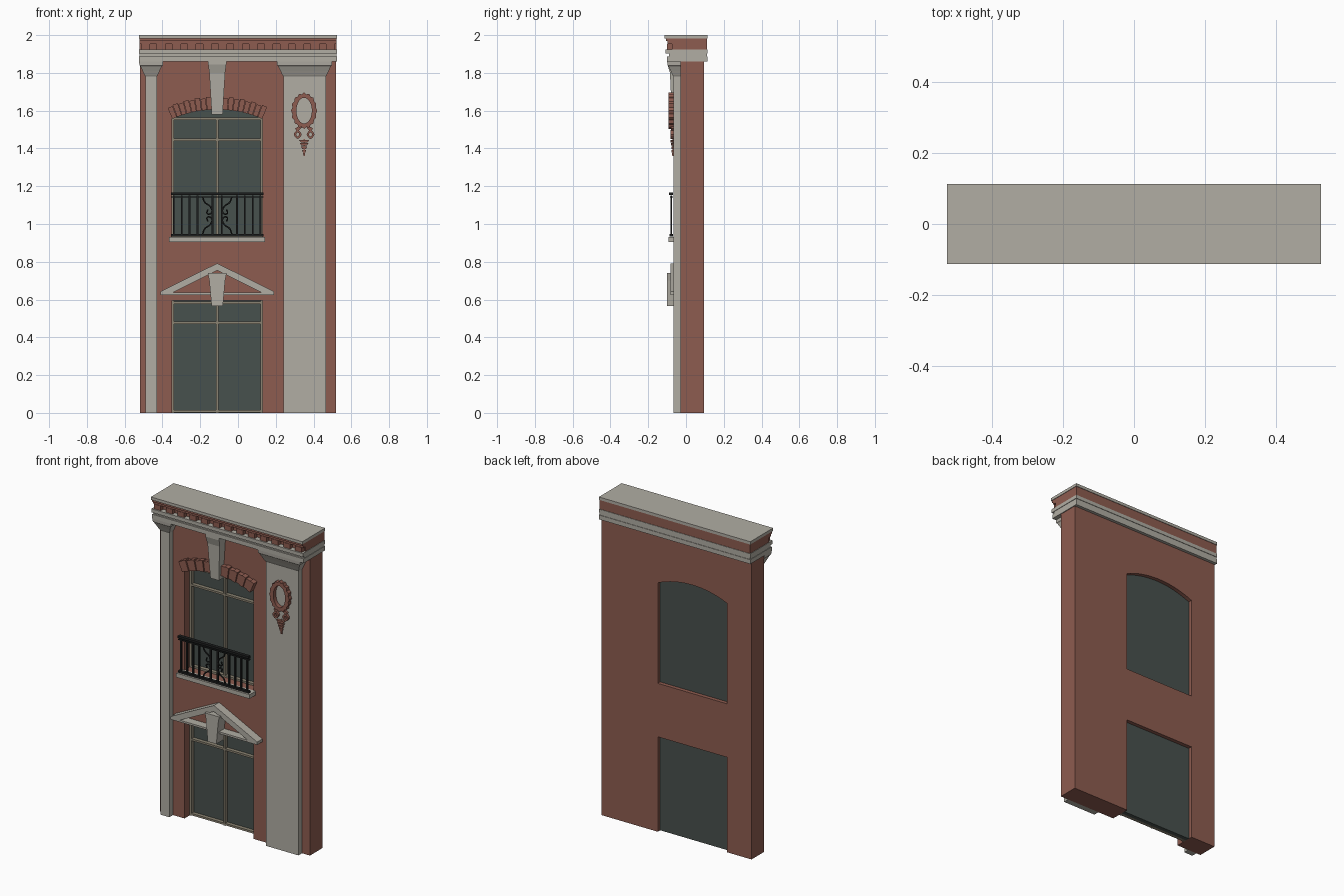
import bpy, bmesh, math
from mathutils import Vector

if "Cube" in bpy.data.objects:
    bpy.data.objects.remove(bpy.data.objects["Cube"])


def material(name, rgb, rough=0.8):
    m = bpy.data.materials.new(name)
    m.use_nodes = True
    m.diffuse_color = (*rgb, 1)
    bsdf = m.node_tree.nodes["Principled BSDF"]
    bsdf.inputs["Base Color"].default_value = (*rgb, 1)
    bsdf.inputs["Roughness"].default_value = rough
    return m


BRICK = material("brick red", (0.27, 0.107, 0.08))
STONE = material("pale stone", (0.44, 0.42, 0.37))
GLASS = material("dark glass", (0.064, 0.082, 0.075))
FRAME = material("window frame taupe", (0.26, 0.23, 0.17))
IRON = material("black iron", (0.012, 0.013, 0.013))

MID = -0.11          # centre line of the window bay
WALL = -0.03         # wall face
HALF = 0.24          # half width of the openings


def prism(bm, loops, y0, y1):
    """Fill an outline (with holes) in the xz plane and extrude it along y."""
    new = bmesh.new()
    for loop in loops:
        vs = [new.verts.new((x, y0, z)) for x, z in loop]
        for a, b in zip(vs, vs[1:] + vs[:1]):
            new.edges.new((a, b))
    bmesh.ops.triangle_fill(new, edges=new.edges[:], use_beauty=True)
    ext = bmesh.ops.extrude_face_region(new, geom=new.faces[:])["geom"]
    bmesh.ops.translate(new, vec=(0, y1 - y0, 0),
                        verts=[v for v in ext if isinstance(v, bmesh.types.BMVert)])
    bmesh.ops.recalc_face_normals(new, faces=new.faces[:])
    bmesh.ops.dissolve_limit(new, angle_limit=0.001, verts=new.verts[:], edges=new.edges[:])
    tmp = bpy.data.meshes.new("tmp")
    new.to_mesh(tmp)
    new.free()
    bm.from_mesh(tmp)
    bpy.data.meshes.remove(tmp)


def rect(x0, x1, z0, z1):
    return [(x0, z0), (x1, z0), (x1, z1), (x0, z1)]


def finish(name, bm, mat):
    me = bpy.data.meshes.new(name)
    bm.to_mesh(me)
    bm.free()
    me.materials.append(mat)
    ob = bpy.data.objects.new(name, me)
    bpy.context.collection.objects.link(ob)
    return ob


def part(name, mat, *pieces):
    """Each piece is (loops, y0, y1)."""
    bm = bmesh.new()
    for loops, y0, y1 in pieces:
        prism(bm, loops, y0, y1)
    return finish(name, bm, mat)


def loft(name, mat, sections, back=WALL):
    """Stack of rectangles (z, x0, x1, front y) against the wall."""
    bm = bmesh.new()
    rings = [[bm.verts.new(p) for p in ((a, f, z), (b, f, z), (b, back, z), (a, back, z))]
             for z, a, b, f in sections]
    for lo, hi in zip(rings, rings[1:]):
        for i in range(4):
            j = (i + 1) % 4
            bm.faces.new((lo[i], lo[j], hi[j], hi[i]))
    bm.faces.new(rings[0][::-1])
    bm.faces.new(rings[-1])
    bmesh.ops.recalc_face_normals(bm, faces=bm.faces[:])
    return finish(name, bm, mat)


# Arch geometry
SPRING, RISE = 1.56, 0.05
R = (HALF ** 2 + RISE ** 2) / (2 * RISE)
ARC_Z = SPRING + RISE - R
SPAN = math.asin(HALF / R)


def arc(r, t):
    return (MID + r * math.sin(t), ARC_Z + r * math.cos(t))


L, RT = MID - HALF, MID + HALF
SILL, DOOR = 0.93, 0.595
opening = [(L, SILL), (RT, SILL)] + [arc(R, SPAN * (1 - i / 8)) for i in range(17)]

# Wall with door notch and arched window
part("brick_wall", BRICK,
     ([[(-0.52, 0), (L, 0), (L, DOOR), (RT, DOOR), (RT, 0), (0.52, 0),
        (0.52, 1.87), (-0.52, 1.87)], opening], WALL, 0.094))

# Glazing and frames
part("upper_glass", GLASS, ([opening], 0.045, 0.07))
part("lower_glass", GLASS, ([rect(L, RT, 0, DOOR)], 0.045, 0.07))


def window_frame(name, z0, z1, rails):
    w = 0.012
    bars = [rect(L, L + w, z0, z1), rect(RT - w, RT, z0, z1),
            rect(MID - w / 2, MID + w / 2, z0, z1)]
    bars += [rect(L, RT, z - w / 2, z + w / 2) for z in rails]
    part(name, FRAME, *[([b], 0.022, 0.047) for b in bars])


window_frame("upper_window_frame", SILL, SPRING, (SILL + 0.006, 1.446, 1.557))
window_frame("lower_window_frame", 0, DOOR, (0.009, 0.477, 0.583))

# Brick arch of separate wedge bricks
bricks, count = [], 18
for i in range(count):
    a, b = (-SPAN + 2 * SPAN * (i + k) / count for k in (0.04, 0.96))
    top = R + (0.064 if i % 2 else 0.058)
    bricks.append(([[arc(R - 0.004, a), arc(R - 0.004, b), arc(top, b), arc(top, a)]],
                   -0.064 if i % 2 else -0.058, WALL + 0.002))
part("arch_bricks", BRICK, *bricks)

# Pilasters and flared capitals
for side, x0, x1 in (("left", 0.24, 0.465), ("right", -0.49, -0.43)):
    part(side + "_pilaster", STONE, ([rect(x0, x1, 0, 1.785)], -0.066, WALL))
    flare = ((1.78, 0), (1.79, 0.006), (1.81, 0.015), (1.835, 0.027), (1.84, 0.032), (1.865, 0.034))
    loft(side + "_capital", STONE, [(z, x0 - f, x1 + f, -0.066 - f) for z, f in flare])

# Keystones
loft("upper_keystone", STONE, [(1.58, MID - 0.029, MID + 0.029, -0.075),
                               (1.80, MID - 0.042, MID + 0.042, -0.085),
                               (1.845, MID - 0.048, MID + 0.048, -0.098),
                               (1.865, MID - 0.048, MID + 0.048, -0.098)])
loft("lower_keystone", STONE, [(0.565, MID - 0.03, MID + 0.03, -0.1),
                               (0.70, MID - 0.042, MID + 0.042, -0.1),
                               (0.74, MID - 0.05, MID + 0.05, -0.1)])

# Open pediment
part("pediment", STONE,
     ([[(MID - 0.3, 0.625), (MID + 0.3, 0.625), (MID + 0.3, 0.643), (MID, 0.792), (MID - 0.3, 0.643)],
       [(MID - 0.235, 0.637), (MID + 0.235, 0.637), (MID, 0.754)]], -0.082, WALL))

# Cornice bands: name, material, z range, front y
for name, mat, z0, z1, front in (
        ("cornice_lower_band", STONE, 1.86, 1.887, -0.1),
        ("cornice_groove_band", STONE, 1.887, 1.902, -0.09),
        ("cornice_upper_band", STONE, 1.902, 1.924, -0.108),
        ("frieze", BRICK, 1.924, 1.954, -0.075),
        ("frieze_ledge", BRICK, 1.954, 1.968, -0.097),
        ("frieze_top", BRICK, 1.968, 1.982, -0.105),
        ("cornice_top_slab", STONE, 1.982, 2.0, -0.113)):
    edge = 0.522 if mat is BRICK or "groove" in name else 0.525
    part(name, mat, ([rect(-edge, edge, z0, z1)], front, 0.113 if edge > 0.523 else 0.11))
part("dentils", BRICK, *[([rect(x - 0.023, x + 0.023, 1.924, 1.954)], -0.1, -0.07)
                         for x in (0.0815 * i for i in range(-6, 7))])


# Wreath ornament
def ring(cx, cz, rx, rz, n=48, lumps=0, amount=0.0):
    pts = []
    for i in range(n):
        t = math.tau * i / n
        k = 1 + amount * math.cos(lumps * t)
        pts.append((cx + rx * k * math.cos(t), cz + rz * k * math.sin(t)))
    return pts


WX = 0.35
pieces = [([ring(WX, 1.60, 0.066, 0.092, 64, 16, 0.05), ring(WX, 1.60, 0.041, 0.068)], -0.092, -0.06)]
for s in (-1, 1):
    cx = WX + s * 0.034
    pieces.append(([ring(cx, 1.474, 0.019, 0.022, 16, 4, 0.08), ring(cx, 1.474, 0.008, 0.01, 10)], -0.082, -0.06))
    pieces.append(([[(cx, 1.49), (cx + 0.014 * s, 1.505), (cx - 0.01 * s, 1.52), (cx - 0.022 * s, 1.51)]],
                   -0.08, -0.06))
for i in range(5):
    w, z = 0.028 - 0.0055 * i, 1.438 - 0.0175 * i
    pieces.append(([[(WX - w, z + 0.007), (WX - w * 0.6, z - 0.006),
                     (WX + w * 0.6, z - 0.006), (WX + w, z + 0.007)]], -0.082 + 0.002 * i, -0.06))
pieces.append(([rect(WX - 0.004, WX + 0.004, 1.36, 1.45)], -0.072, -0.06))
part("wreath_ornament", BRICK, *pieces)

# Balcony sill and railing
part("balcony_sill", STONE, ([rect(MID - 0.254, MID + 0.254, 0.905, 0.931)], -0.092, WALL))
rails = [([rect(MID - 0.246, MID + 0.246, z, z + h)], y, -0.068)
         for z, h, y in ((1.153, 0.013, -0.09), (1.139, 0.007, -0.085), (0.935, 0.012, -0.087))]
for off in (0.23, 0.188, 0.146, 0.104, 0.024):
    for s in (-1, 1):
        x = MID + s * off
        rails.append(([rect(x - 0.005, x + 0.005, 0.94, 1.15)], -0.083, -0.073))
part("balcony_railing", IRON, *rails)

# Mirrored scrolls in the middle of the railing
cu = bpy.data.curves.new("railing_scrolls", "CURVE")
cu.dimensions = "3D"
cu.bevel_depth, cu.bevel_resolution, cu.resolution_u = 0.0045, 1, 5
scroll = ((0.078, 0.0), (0.066, 0.03), (0.035, 0.055), (0.03, 0.085), (0.052, 0.09), (0.05, 0.068))
for s in (-1, 1):
    for up in (-1, 1):
        sp = cu.splines.new("BEZIER")
        sp.bezier_points.add(len(scroll) - 1)
        for p, (x, h) in zip(sp.bezier_points, scroll):
            p.co = Vector((MID + s * x, -0.078, 1.045 + up * (0.1 - h)))
            p.handle_left_type = p.handle_right_type = "AUTO"
cu.materials.append(IRON)
bpy.context.collection.objects.link(bpy.data.objects.new("railing_scrolls", cu))
